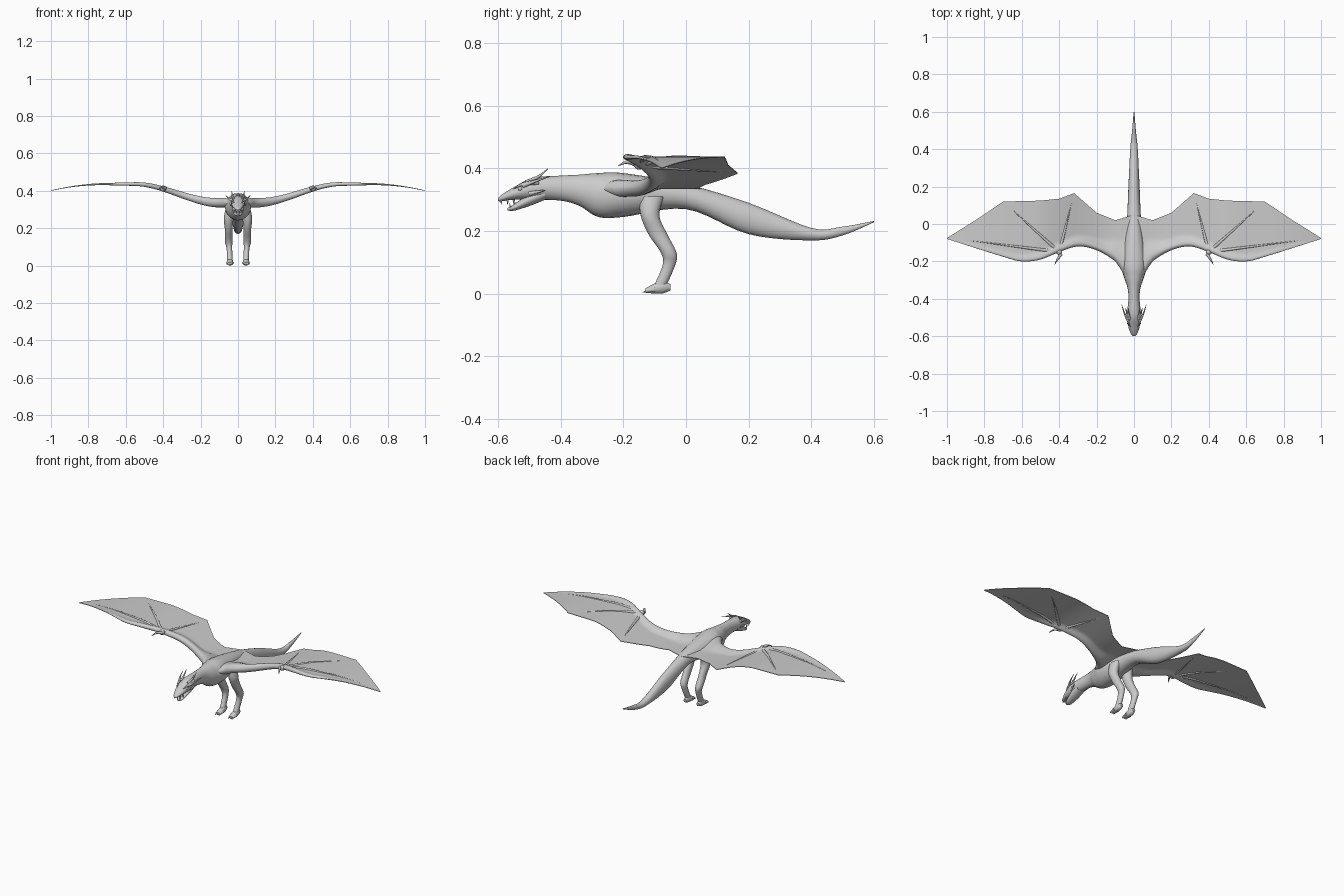
import bpy, bmesh, math
from mathutils import Vector

cube = bpy.data.objects.get("Cube")
if cube:
    bpy.data.objects.remove(cube, do_unlink=True)

# One plain hide colour
grey = (.6, .6, .6, 1)
hide = bpy.data.materials.new("grey_hide")
hide.use_nodes = True
hide.diffuse_color = grey
hide.node_tree.nodes["Principled BSDF"].inputs["Base Color"].default_value = grey


def finish(obj, mirror):
    """Give an object its colour, smooth shading and opposite side."""
    obj.data.materials.append(hide)
    bpy.ops.object.select_all(action='DESELECT')
    bpy.context.view_layer.objects.active = obj
    obj.select_set(True)
    bpy.ops.object.shade_smooth_by_angle(angle=math.radians(50))
    if mirror:
        obj.modifiers.new("Mirror", 'MIRROR').use_mirror_merge = False


def skin_rings(name, rings, mirror=True):
    """Bridge equal closed rings into a capped, smooth object."""
    bm = bmesh.new()
    loops = [[bm.verts.new(point) for point in ring] for ring in rings]
    for first, second in zip(loops, loops[1:]):
        for i in range(len(first)):
            bm.faces.new((first[i - 1], first[i], second[i], second[i - 1]))
    bm.faces.new(loops[0])
    bm.faces.new(loops[-1])
    bmesh.ops.recalc_face_normals(bm, faces=bm.faces[:])
    mesh = bpy.data.meshes.new(name)
    bm.to_mesh(mesh)
    bm.free()
    obj = bpy.data.objects.new(name, mesh)
    bpy.context.collection.objects.link(obj)
    finish(obj, mirror)


def spline(rows, steps=6):
    """Smooth interpolation through rows of values."""
    rows = [Vector(row) for row in rows]
    padded = [rows[0]] + rows + [rows[-1]]
    smooth = []
    for before, start, end, after in zip(padded, padded[1:], padded[2:], padded[3:]):
        leave, arrive = (end - before) / 2, (after - start) / 2
        for step in range(steps):
            t = step / steps
            smooth.append(start + leave * t
                          + (3 * (end - start) - 2 * leave - arrive) * t ** 2
                          + (2 * (start - end) + leave + arrive) * t ** 3)
    return smooth + [rows[-1]]


def loft(name, axis, rows, mirror=True, sides=20):
    """Elliptical rings along an axis: place, two centre values, two radii."""
    across, along = [i for i in range(3) if i != axis]
    rings = []
    for place, centre_a, centre_b, radius_a, radius_b in spline(rows):
        ring = []
        for side in range(sides):
            angle = math.tau * side / sides
            point = Vector((place, place, place))
            point[across] = centre_a + radius_a * math.cos(angle)
            point[along] = centre_b + radius_b * math.sin(angle)
            ring.append(point)
        rings.append(ring)
    skin_rings(name, rings, mirror)


def spike(name, points, radius, sides=8):
    """Round tube through the points, tapering to a tip."""
    path = spline(points)
    rings = []
    for i, centre in enumerate(path):
        ahead = path[min(i + 1, len(path) - 1)] - path[max(i - 1, 0)]
        turn = ahead.to_track_quat('Z', 'Y')
        size = radius * (1 - i / len(path))
        angles = [math.tau * side / sides for side in range(sides)]
        rings.append([centre + turn @ Vector((math.cos(a), math.sin(a), 0)) * size
                      for a in angles])
    skin_rings(name, rings)


def ball(name, centre, radius):
    bpy.ops.mesh.primitive_uv_sphere_add(segments=12, ring_count=8,
                                         radius=radius, location=centre)
    obj = bpy.context.object
    obj.name = name
    # Move the centre into the mesh so that mirroring is about the model's middle
    obj.data.transform(obj.matrix_basis)
    obj.location = (0, 0, 0)
    finish(obj, True)


# Tail, trunk, neck and upper head in one flowing skin
loft("body", 1, [
    (.6, 0, .23, .002, .002), (.5, 0, .2, .01, .014), (.4, 0, .19, .02, .02),
    (.2, 0, .24, .03, .05), (0, 0, .31, .04, .04), (-.2, 0, .315, .07, .07),
    (-.28, 0, .315, .055, .07), (-.34, 0, .33, .035, .05), (-.4, 0, .337, .03, .04),
    (-.49, 0, .335, .037, .035), (-.55, 0, .32, .03, .02),
    (-.59, 0, .305, .015, .01), (-.6, 0, .3, .004, .004)], mirror=False)

# Open lower jaw and tongue
loft("lower_jaw", 1, [
    (-.45, 0, .32, .03, .02), (-.5, 0, .3, .03, .02),
    (-.55, 0, .275, .02, .01), (-.57, 0, .27, .005, .004)], mirror=False)
loft("tongue", 1, [(-.5, 0, .3, .01, .005), (-.55, 0, .286, .005, .003)], mirror=False)

# Teeth, eyes, brows and horns
for back in (0, .02, .04):
    side = .01 + back / 4
    spike("upper_tooth", [(side, back - .59, .3), (side, back - .59, .285)], .004)
spike("lower_tooth", [(.007, -.56, .27), (.007, -.564, .29)], .004)
ball("eye", (.03, -.53, .335), .007)
spike("brow", [(.032, -.47, .357), (.032, -.52, .35), (.02, -.55, .335)], .01)
spike("upper_horn", [(.024, -.51, .355), (.03, -.47, .375), (.034, -.44, .4)], .008)
spike("side_horn", [(.03, -.52, .345), (.05, -.48, .36), (.066, -.43, .376)], .008)
spike("cheek_spike", [(.03, -.5, .32), (.045, -.45, .33)], .008)

# Legs with bent hocks, feet and toes
loft("leg", 2, [
    (.31, .04, -.11, .025, .04), (.25, .05, -.115, .026, .03), (.19, .05, -.09, .02, .03),
    (.13, .05, -.055, .02, .025), (.09, .046, -.055, .015, .02),
    (.02, .043, -.085, .015, .02)])
loft("foot", 1, [(-.05, .043, .02, .008, .01), (-.08, .043, .02, .017, .02),
                 (-.13, .043, .01, .015, .007)])
for spread in (-1, 0, 1):
    toe = .043 + spread * .012
    spike("toe", [(toe, -.1, .014), (toe, -.12, .01), (toe, -.138, .004)], .009)

# Wing outline: smooth front edge, back edge pointed at the fingers
front_edge = spline([(0, -.28), (.06, -.26), (.1, -.2), (.2, -.14), (.3, -.12), (.4, -.15),
                     (.5, -.19), (.6, -.2), (.7, -.175), (1, -.08)])
back_edge = [(0, .05), (.1, .02), (.2, .06), (.32, .165), (.4, .135), (.5, .125),
             (.7, .12), (.84, .025), (1, -.075)]


def edge_at(edge, x):
    for (x0, y0), (x1, y1) in zip(edge, edge[1:]):
        if x <= x1:
            return y0 + (y1 - y0) * (x - x0) / (x1 - x0)
    return edge[-1][1]


def wing_height(x):
    """Level root, a smooth rise to the wrist, then a drooping tip."""
    rise = min(max((x - .1) / .45, 0), 1)
    droop = max(x - .7, 0) / .3
    return .336 + .1 * rise * rise * (3 - 2 * rise) - .035 * droop ** 2


# Wing skin: rounded arm in front, thin membrane behind
rings = []
for station in range(51):
    x = station / 50
    front, back = edge_at(front_edge, x), edge_at(back_edge, x)
    thick = .028 * (1 - x) ** 1.5
    depth = .06 * (1.2 - x) + .2 * max(0, 1 - x * 5) ** 2
    upper, lower = [], []
    for k in range(21):
        inward = (back - front) * (k / 20) ** 2
        bulge = math.sin(math.pi * min(1, inward / depth) ** .6)
        half = .0015 + thick * max(0, bulge)
        upper.append((x, front + inward, wing_height(x) + half))
        lower.append((x, front + inward, wing_height(x) - half))
    rings.append(upper + lower[::-1])
skin_rings("wing", rings)

# Finger bones lying in the membrane
wrist = Vector((.4, -.15))
for name, tip in (("inner_finger", (.32, .165)), ("middle_finger", (.7, .12)),
                  ("outer_finger", (.98, -.075))):
    flat = [wrist.lerp(Vector(tip), k / 8) for k in range(9)]
    spike(name, [(x, y, wing_height(x)) for x, y in flat], .01)

# Wrist knuckle and thumb claw
ball("wrist_knuckle", (.4, -.15, .412), .016)
spike("thumb_claw", [(.39, -.16, .415), (.41, -.19, .42), (.424, -.217, .408)], .01)
